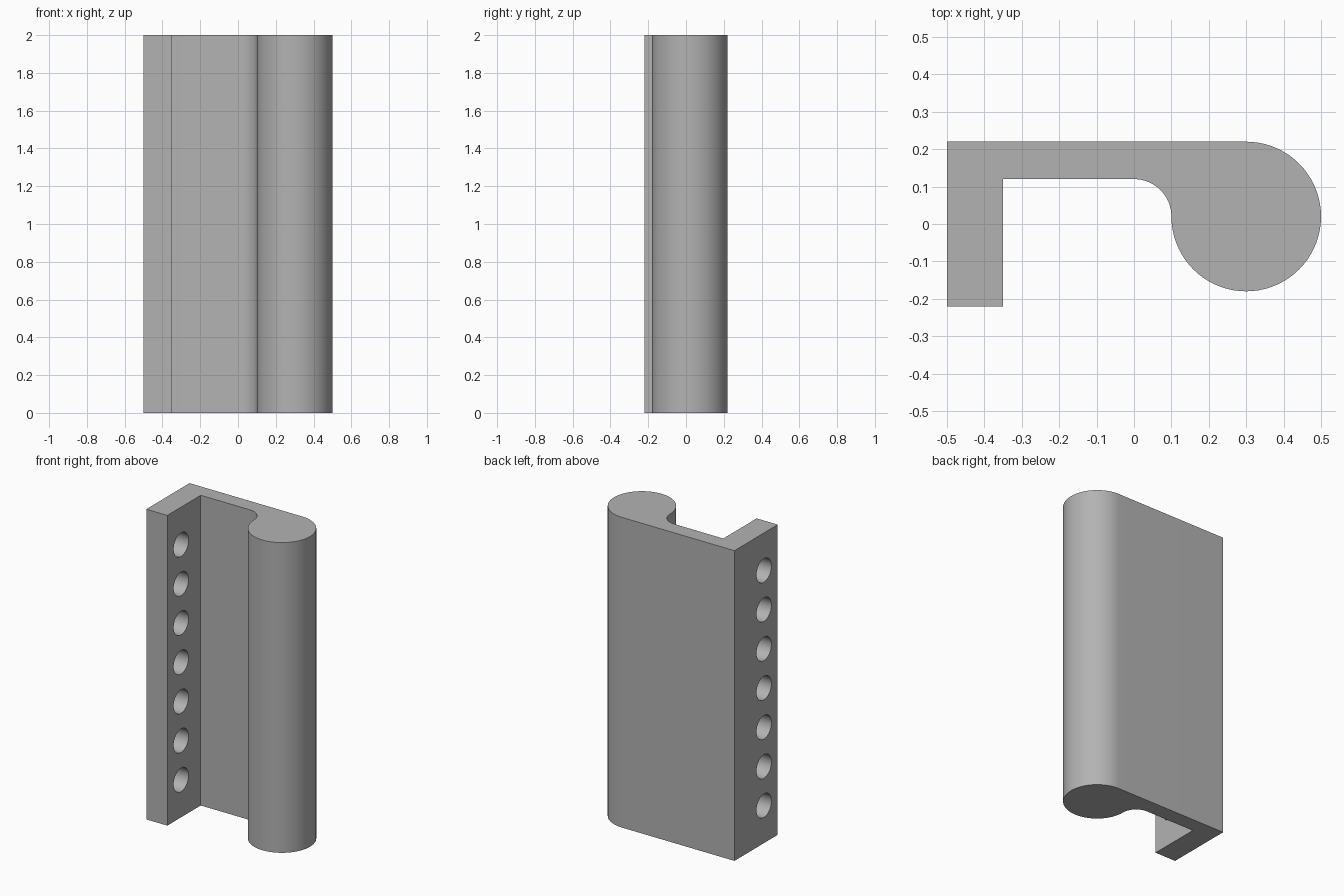
import bpy, bmesh
from math import cos, sin, pi, radians
from mathutils import Matrix

cube = bpy.data.objects.get("Cube")
if cube:
    bpy.data.objects.remove(cube, do_unlink=True)

HEIGHT = 2.0
HOLES = 7
GREY = (0.45, 0.45, 0.45, 1)

grey = bpy.data.materials.new("plain_grey")
grey.use_nodes = True
grey.diffuse_color = GREY
grey.node_tree.nodes["Principled BSDF"].inputs["Base Color"].default_value = GREY


def make_object(name, bm):
    bmesh.ops.recalc_face_normals(bm, faces=bm.faces)
    mesh = bpy.data.meshes.new(name)
    bm.to_mesh(mesh)
    bm.free()
    mesh.materials.append(grey)
    obj = bpy.data.objects.new(name, mesh)
    bpy.context.collection.objects.link(obj)
    return obj


def arc(cx, cy, r, start, end, steps):
    angles = [radians(start + (end - start) * i / steps) for i in range(steps + 1)]
    return [(cx + r * cos(a), cy + r * sin(a)) for a in angles]


# Bracket profile: drilled flange, flat web, concave fillet, round grip
profile = [(-0.5, 0.22), (-0.5, -0.22), (-0.35, -0.22), (-0.35, 0.12)]
profile += arc(0, 0.02, 0.1, 90, 0, 16)
profile += arc(0.3, 0.02, 0.2, 180, 450, 54)[1:]

bm = bmesh.new()
base = bm.faces.new([bm.verts.new((x, y, 0)) for x, y in profile])
top = bmesh.ops.extrude_face_region(bm, geom=[base], use_keep_orig=True)["geom"]
bmesh.ops.translate(bm, vec=(0, 0, HEIGHT),
                    verts=[v for v in top if isinstance(v, bmesh.types.BMVert)])
bracket = make_object("handle_bracket", bm)

# Row of round holes through the flange
bm = bmesh.new()
for i in range(HOLES):
    z = HEIGHT / 2 + (i - (HOLES - 1) / 2) * 0.2527
    bmesh.ops.create_cone(
        bm, cap_ends=True, segments=40, radius1=0.076, radius2=0.076, depth=0.3,
        matrix=Matrix.Translation((-0.425, -0.08, z)) @ Matrix.Rotation(pi / 2, 4, "Y"))
cutter = make_object("hole_cutter", bm)
cutter.hide_render = True

cut = bracket.modifiers.new("flange_holes", "BOOLEAN")
cut.operation = "DIFFERENCE"
cut.solver = "EXACT"
cut.object = cutter
bpy.ops.object.select_all(action="DESELECT")
bracket.select_set(True)
bpy.context.view_layer.objects.active = bracket
bpy.ops.object.modifier_apply(modifier=cut.name)
bpy.data.objects.remove(cutter, do_unlink=True)

# Smooth curves with crisp rims
bpy.ops.object.shade_smooth_by_angle(angle=radians(30))
